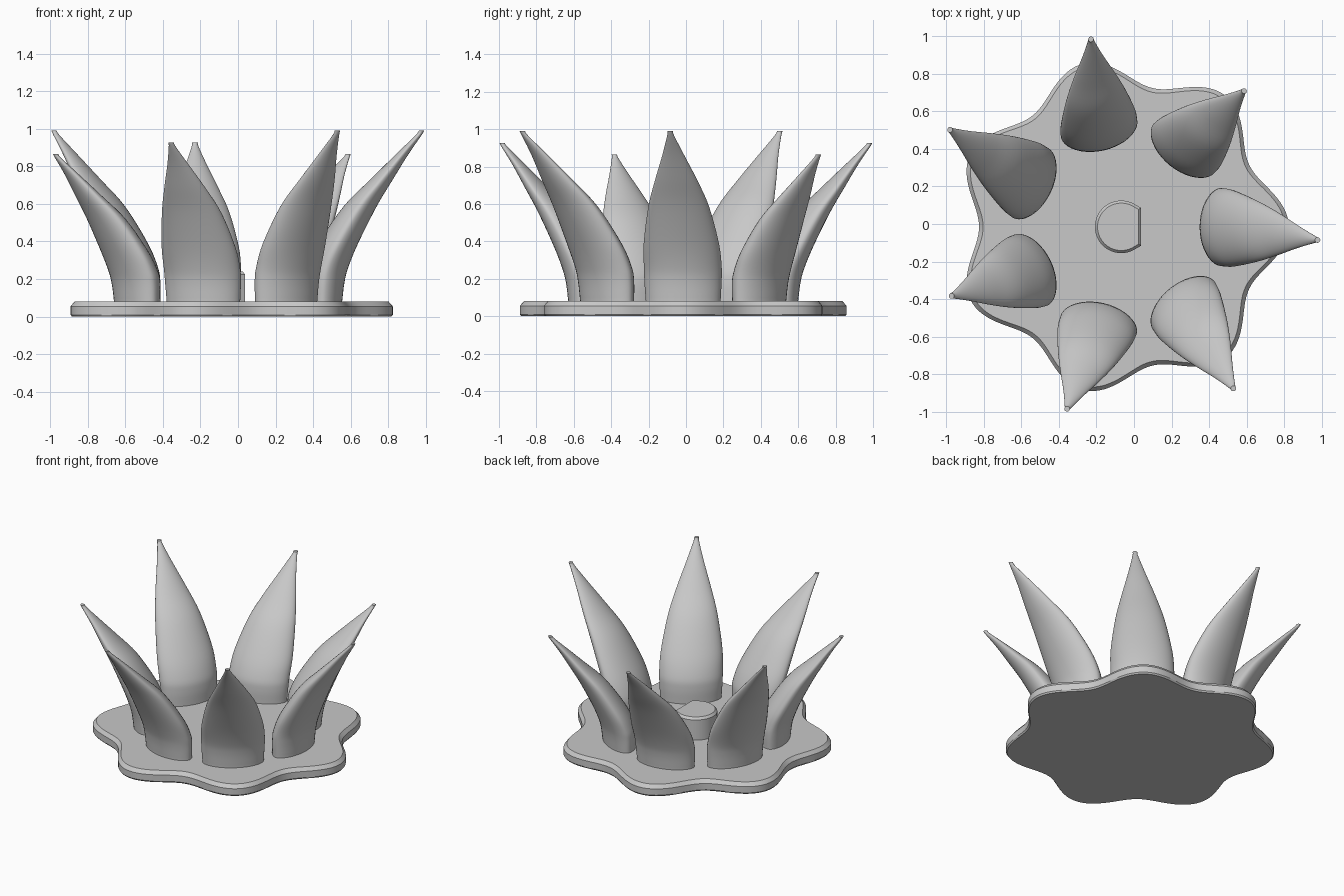
import bpy, bmesh, math
from mathutils import Vector, Matrix

old = bpy.data.objects.get("Cube")
if old:
    bpy.data.objects.remove(old, do_unlink=True)

CENTRE = Vector((-0.068, -0.015, 0))
COUNT = 7
GROUND = 0.08  # top of the base plate

grey = bpy.data.materials.new("light_grey")
grey.use_nodes = True
grey.diffuse_color = (0.58, 0.58, 0.58, 1)
grey.node_tree.nodes["Principled BSDF"].inputs["Base Color"].default_value = (0.58, 0.58, 0.58, 1)


def loft(name, rings, angle=30):
    """Skin a stack of equal rings, cap both ends, shade smooth with sharp edges."""
    bm = bmesh.new()
    loops = [[bm.verts.new(p) for p in ring] for ring in rings]
    n = len(loops[0])
    for low, high in zip(loops, loops[1:]):
        for i in range(n):
            j = (i + 1) % n
            bm.faces.new((low[i], low[j], high[j], high[i]))
    bm.faces.new(loops[0][::-1])
    bm.faces.new(loops[-1])
    bmesh.ops.recalc_face_normals(bm, faces=bm.faces)
    mesh = bpy.data.meshes.new(name)
    bm.to_mesh(mesh)
    bm.free()
    mesh.materials.append(grey)
    obj = bpy.data.objects.new(name, mesh)
    bpy.context.collection.objects.link(obj)
    bpy.ops.object.select_all(action="DESELECT")
    obj.select_set(True)
    bpy.context.view_layer.objects.active = obj
    bpy.ops.object.shade_smooth_by_angle(angle=math.radians(angle))


def smooth_path(keys, steps):
    """Catmull-Rom through the key sections."""
    pts = [Vector(k) for k in keys]
    pts = [2 * pts[0] - pts[1]] + pts + [2 * pts[-1] - pts[-2]]
    out = []
    for a, b, c, d in zip(pts, pts[1:], pts[2:], pts[3:]):
        for s in range(steps):
            t = s / steps
            out.append(0.5 * (2 * b + (c - a) * t + (2 * a - 5 * b + 4 * c - d) * t * t
                              + (3 * b - a - 3 * c + d) * t ** 3))
    return out + [pts[-2]]


# Base plate: seven-lobed outline with chamfered rims
def lobed_ring(inset, z, n=210):
    ring = []
    for i in range(n):
        a = math.tau * i / n
        r = 0.824 + 0.0675 * math.cos(COUNT * a) - inset
        ring.append(CENTRE + Vector((r * math.cos(a), r * math.sin(a), z)))
    return ring


loft("base_plate", [lobed_ring(*s) for s in
                    ((0.008, 0), (0, 0.01), (0, 0.055), (0.022, GROUND))])


# Centre post: round, with straight tangents running to one flat side
def post_ring(inset, z, n=48):
    r, flat = 0.14 - inset, 0.106 - inset
    start = math.radians(60)
    corner = (r - flat * math.cos(start)) / math.sin(start)
    outline = [(flat, corner)]
    for i in range(n):
        a = start + (math.tau - 2 * start) * i / (n - 1)
        outline.append((r * math.cos(a), r * math.sin(a)))
    outline.append((flat, -corner))
    return [CENTRE + Vector((x, y, z)) for x, y in outline]


loft("centre_post", [post_ring(0, 0.06), post_ring(0, 0.225), post_ring(0.014, 0.241)])

# Leaf sections: radial shift, sideways shift, height, half depth, half width
LEAF = (
    (0.0, 0.0, 0.0, 0.102, 0.2),
    (0.006, -0.001, 0.1, 0.108, 0.206),
    (0.023, -0.002, 0.18, 0.111, 0.208),
    (0.081, -0.01, 0.31, 0.106, 0.201),
    (0.198, -0.024, 0.507, 0.088, 0.162),
    (0.312, -0.038, 0.65, 0.06, 0.112),
    (0.418, -0.053, 0.78, 0.034, 0.059),
    (0.508, -0.067, 0.885, 0.016, 0.019),
    (0.525, -0.07, 0.91, 0.014, 0.015))
SECTIONS = smooth_path(LEAF, 5)
SCALES = (1.0, 0.863, 0.931)  # tall, short and medium leaves repeat around the ring


def leaf_rings(size, turn, n=40):
    place = Matrix.Translation(CENTRE) @ Matrix.Rotation(turn, 4, "Z")
    rings = []
    for out, side, up, depth, width in SECTIONS:
        ring = []
        for i in range(n):
            a = math.tau * i / n
            # Slightly lens-shaped section, narrowing towards both sides
            bulge = math.copysign(abs(math.cos(a)) ** 1.15, math.cos(a))
            ring.append(place @ Vector((0.52 + out * size + depth * bulge,
                                        side * size + width * math.sin(a),
                                        GROUND + up * size)))
        rings.append(ring)
    foot = [p - Vector((0, 0, 0.02)) for p in rings[0]]
    return [foot] + rings


for k in range(COUNT):
    loft(f"leaf_{k + 1}", leaf_rings(SCALES[k % 3], math.tau * k / COUNT), 50)
